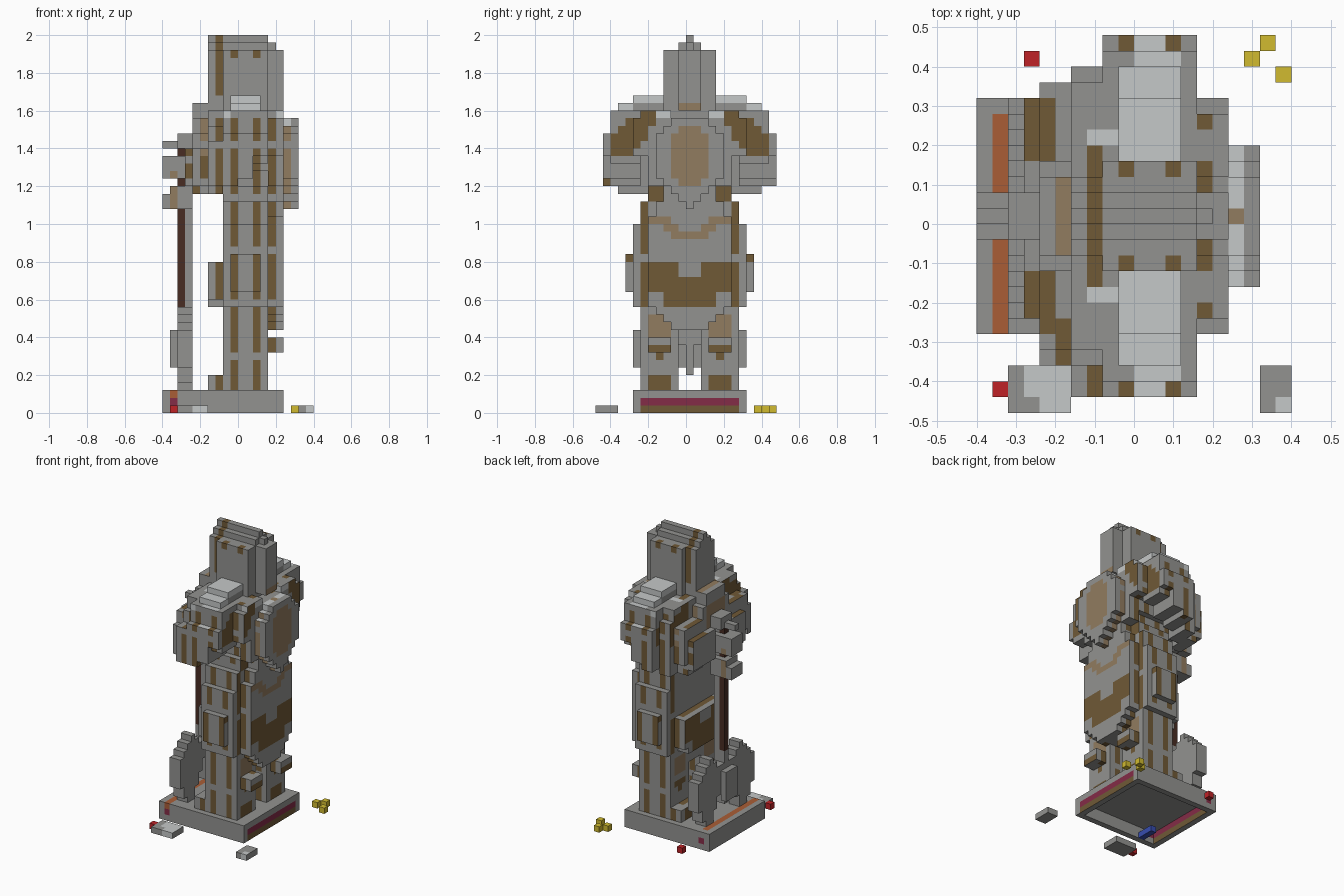
import bpy, bmesh
from mathutils import Vector

if "Cube" in bpy.data.objects:
    bpy.data.objects.remove(bpy.data.objects["Cube"])

U = 0.04  # edge length of one block
GREY, PALE, BROWN, TAN = "stone grey", "pale stone", "bronze brown", "tan"
COLOURS = {
    GREY: (0.29, 0.29, 0.28), PALE: (0.56, 0.58, 0.58),
    BROWN: (0.16, 0.1, 0.037), TAN: (0.285, 0.2, 0.115),
    "dark wood": (0.065, 0.025, 0.016), "red": (0.52, 0.016, 0.02),
    "yellow": (0.64, 0.5, 0.03), "magenta": (0.23, 0.025, 0.063),
    "orange": (0.4, 0.11, 0.037), "blue": (0.038, 0.073, 0.42)}
MATS = {}
for label, rgb in COLOURS.items():
    m = bpy.data.materials.new(label)
    m.use_nodes = True
    m.diffuse_color = (*rgb, 1)
    m.node_tree.nodes["Principled BSDF"].inputs["Base Color"].default_value = (*rgb, 1)
    MATS[label] = m

def box(x0, x1, y0, y1, z0, z1):
    """Inclusive block of cells."""
    return {(x, y, z) for x in range(x0, x1 + 1)
            for y in range(y0, y1 + 1) for z in range(z0, z1 + 1)}

def mirror(cells):
    return cells | {(x, -y, z) for x, y, z in cells}

def rows(x0, x1, spec):
    """Centred slab from (low row, high row, half width) entries."""
    return set().union(*(box(x0, x1, -h, h, a, b) for a, b, h in spec))

def arms(x0, x1, spec):
    """Mirrored slab from (low row, high row, inner, outer) entries."""
    return mirror(set().union(*(box(x0, x1, i, o, a, b) for a, b, i, o in spec)))

def build(name, cells, rule):
    """Skin the outside of a set of cells; rule gives each face its colour."""
    bm = bmesh.new()
    used, verts = [], {}
    for c in sorted(cells):
        for axis in range(3):
            for s in (-1, 1):
                n = [0, 0, 0]
                n[axis] = s
                if tuple(a + b for a, b in zip(c, n)) in cells:
                    continue
                ring = []
                for i, j in ((0, 0), (1, 0), (1, 1), (0, 1)):
                    p = list(c)
                    p[axis] += s > 0
                    p[(axis + 1) % 3] += i
                    p[(axis + 2) % 3] += j
                    p = tuple(p)
                    if p not in verts:
                        verts[p] = bm.verts.new(Vector(p) * U)
                    ring.append(verts[p])
                f = bm.faces.new(ring if s > 0 else ring[::-1])
                col = rule(*c, *n) if callable(rule) else rule
                if col not in used:
                    used.append(col)
                f.material_index = used.index(col)
    mesh = bpy.data.meshes.new(name)
    bm.to_mesh(mesh)
    bm.free()
    for col in used:
        mesh.materials.append(MATS[col])
    bpy.context.collection.objects.link(bpy.data.objects.new(name, mesh))

def worn(x, y, z, nx, ny, nz):
    """Grey stone with brown bands by layer and pale upper faces."""
    a = abs(y)
    if nz:
        if (x == -3 and (a <= 4 or y < -9)) or (x == 4 and a in (2, 3, 6)) or (x in (-1, 2) and a == 11):
            return BROWN
        if nz > 0 and z >= 36 and (0 <= x <= 2 or (x == 6 and a > 0)):
            return PALE
        return TAN if (x == -5 and a <= 2) or x == 6 else GREY
    if ny and z % 7 and z < 39:
        if x in (-3, -1, 2, 4):
            return BROWN
        if x == 6 or (x == -5 and z > 33):
            return TAN
    return GREY

# Plinth, hollow below, with a trim line along the top and sides
def plinth_rule(x, y, z, nx, ny, nz):
    if nx > 0 and abs(y) <= 6 and z < 2:
        return "magenta" if z else BROWN
    if x == -9 and z == 2 and y < 7 and (nz > 0 or ny < 0):
        return "orange"
    return "magenta" if x == -9 and z == 1 and ny else GREY

build("plinth", box(-10, 5, -7, 7, 0, 2) - box(-9, 4, -6, 6, 0, 1), plinth_rule)

# Legs with feet and calf straps
def leg_rule(x, y, z, nx, ny, nz):
    if nx and 3 <= abs(y) <= 5:
        if z in (3, 4, 8) or (z == 7 and abs(y) == 4):
            return BROWN
        if z in (10, 11, 12):
            return TAN
    return worn(x, y, z, nx, ny, nz)

legs = mirror(box(-4, 3, 2, 6, 3, 4) | box(-2, 3, 2, 6, 5, 13) | box(4, 5, 3, 5, 8, 9))
build("legs", legs, leg_rule)

# Armoured skirt, hips and waist
def skirt_rule(x, y, z, nx, ny, nz):
    a = abs(y)
    if nx and x in (5, -4):
        if 14 <= z <= 19 and not (a <= 1 and z >= 18) and not (a >= 4 and z < 16):
            return BROWN
        if (z == 25 and a > 2) or (z == 24 and a in (2, 3)) or (z == 23 and a <= 2):
            return TAN
    elif nx and ((a == 6 and z != 20) or (a >= 4 and z >= 28) or (a == 8 and z == 20)):
        return BROWN
    return worn(x, y, z, nx, ny, nz)

skirt = rows(-2, 3, [(11, 11, 4), (12, 13, 6), (14, 24, 7), (25, 27, 6), (28, 29, 5)])
skirt |= rows(-1, 2, [(16, 20, 8)])
skirt |= rows(4, 5, [(11, 11, 2), (12, 12, 3), (13, 13, 4), (14, 25, 5), (26, 27, 4), (28, 29, 3)])
skirt |= rows(-4, -3, [(14, 14, 4), (15, 19, 5)])
build("armoured_skirt", skirt, skirt_rule)

# Chest, with a raised plate
def chest_rule(x, y, z, nx, ny, nz):
    if nx < 0 and x == -6 and abs(y) <= 2 and 32 <= z <= 38:
        return TAN
    return worn(x, y, z, nx, ny, nz)

chest = rows(-2, 3, [(30, 31, 4), (32, 38, 5), (39, 39, 4)])
chest |= rows(4, 5, [(30, 37, 5), (38, 38, 4)]) | rows(-4, -3, [(30, 39, 4)])
chest |= rows(-6, -5, [(31, 31, 2), (32, 38, 3), (39, 40, 2)])
build("chest", chest, chest_rule)

# Round shield carried on the back
def shield_rule(x, y, z, nx, ny, nz):
    if nx > 0 and abs(y) <= (1 if z in (30, 37) else 2) and 30 <= z <= 37:
        return TAN
    return PALE if ny and z == 38 and x == 6 else worn(x, y, z, nx, ny, nz)

shield = rows(6, 7, [(27, 27, 0), (28, 28, 1), (29, 29, 2), (30, 30, 3),
                     (31, 36, 4), (37, 37, 3), (38, 38, 2)])
build("back_shield", shield, shield_rule)

# Shoulder guards and upper arms
def arm_rule(x, y, z, nx, ny, nz):
    a = abs(y)
    r = ((a - 5) ** 2 + (z - 33) ** 2) ** 0.5
    if z == 41 or (z == 40 and a > 7) or (nx > 0 and z in (38, 39) and a in (3, 4)):
        return PALE
    if (ny and z == 39 and x in (-2, 5)) or (nz > 0 and z >= 39 and x in (-3, -2) and a in (4, 5)):
        return PALE
    if nx and x in (5, 3, -2, -4) and z >= 34 and a <= 10 and 2.8 < r < 6.2:
        return BROWN
    return BROWN if nx and z == 30 and y == -11 else worn(x, y, z, nx, ny, nz)

shoulders = arms(-2, 3, [(34, 36, 5, 11), (37, 38, 4, 10), (39, 39, 3, 10)])
shoulders |= arms(-2, -1, [(30, 33, 7, 11)]) | arms(0, 1, [(31, 33, 7, 11)]) | arms(2, 3, [(33, 33, 7, 10)])
shoulders |= arms(-1, 2, [(40, 40, 3, 9), (41, 41, 3, 7)])
shoulders |= arms(4, 5, [(34, 37, 6, 7), (38, 38, 4, 7), (39, 39, 3, 6)])
shoulders |= arms(-4, -3, [(29, 31, 6, 9), (32, 37, 5, 9), (38, 39, 3, 8)])
shoulders |= box(-4, -3, -11, -10, 30, 35)
build("shoulders_and_arms", shoulders, arm_rule)

# Forearms closing in on the grip
def forearm_rule(x, y, z, nx, ny, nz):
    if x in (-7, -6) and 4 <= abs(y) <= 7 and (nz > 0 or (ny and z % 3)):
        return BROWN
    if x == -5 and ((nz > 0 and y < -6) or (ny and 31 <= z <= 33)):
        return BROWN
    return worn(x, y, z, nx, ny, nz)

forearms = arms(-6, -5, [(29, 30, 4, 7), (31, 34, 3, 8), (35, 36, 4, 8)])
forearms |= box(-7, -7, -6, -2, 30, 34) | box(-7, -7, 2, 7, 30, 34) | box(-6, -5, -9, -9, 30, 34)
build("forearms", forearms, forearm_rule)
hands = box(-10, -7, -1, 1, 31, 33) | box(-9, -7, -1, 1, 27, 29) | box(-10, -9, -1, 1, 27, 28)
build("hands", hands, lambda x, y, z, nx, ny, nz: TAN if ny and x == -9 and z < 32 else GREY)

# Helmet with a stepped crest and rear fin
def helmet_rule(x, y, z, nx, ny, nz):
    if (x == -3 and not nx and z > 41) or (x in (-1, 2) and z == 47 and abs(y) == 3):
        return BROWN
    return TAN if nx > 0 and x == 5 and z == 40 else GREY

helmet = rows(-4, -3, [(40, 47, 2)]) | rows(-2, 3, [(40, 47, 3)])
helmet |= rows(-4, 3, [(48, 48, 1), (49, 49, 0)])
helmet |= rows(4, 4, [(40, 47, 1), (48, 48, 0)]) | rows(5, 5, [(40, 47, 1)])
build("helmet", helmet, helmet_rule)

# Axe standing head down
build("axe_shaft", box(-8, -8, 0, 0, 14, 34), "dark wood")
build("axe_shaft_back", box(-7, -7, 0, 0, 14, 34), GREY)
axe = box(-8, -7, 0, 0, 5, 13) | box(-8, -7, -1, 1, 9, 11) | box(-9, -9, -1, 1, 6, 10)
for y, (low, high) in enumerate([(7, 11), (5, 12), (3, 13), (3, 12), (4, 11), (6, 10)], 2):
    axe |= mirror(box(-8, -7, y, y, low, high))
build("axe_head", axe, GREY)
build("axe_pommel", box(-8, -7, -1, 1, 35, 36) | box(-10, -7, 0, 0, 35, 35), GREY)

# Scattered rubble and small blocks around the plinth
def rock_rule(x, y, z, nx, ny, nz):
    pale = x == 9 and y == -12 or -7 <= x + (y + 11) // 3 < 0
    return PALE if pale and (nz > 0 or ny < 0) else GREY

build("large_rock", box(-8, -5, -12, -10, 0, 0), rock_rule)
build("small_rock", box(8, 9, -12, -10, 0, 0), rock_rule)
for colour, spots in (("red", [(-7, 10), (-9, -11)]), ("yellow", [(7, 10), (8, 11), (9, 9)])):
    for i, (x, y) in enumerate(spots, 1):
        build(f"{colour}_block_{i}", box(x, x, y, y, 0, 0), colour)
build("blue_block", box(-7, -7, -6, -4, 0, 0), "blue")
